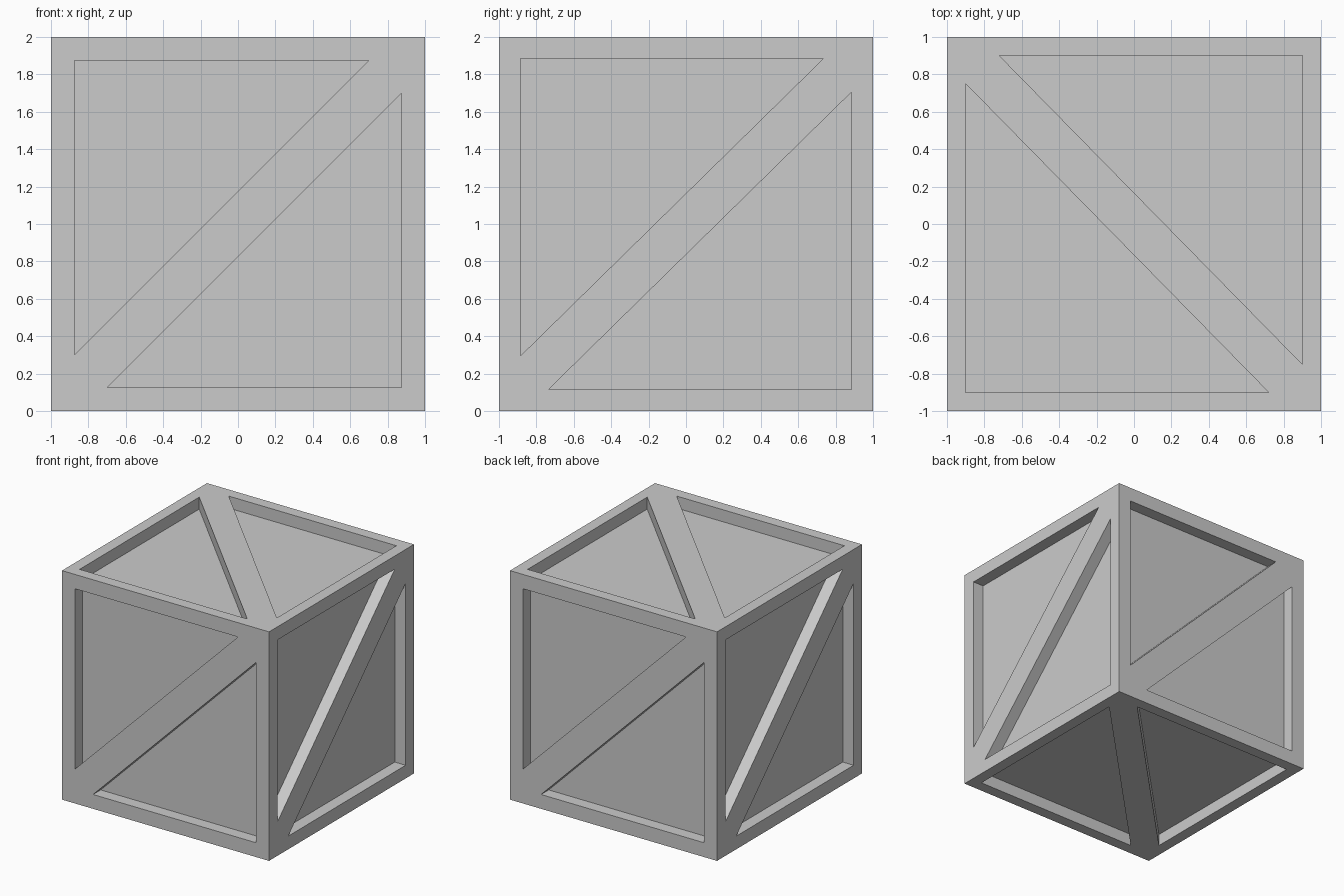
import bpy, bmesh
from math import pi
from mathutils import Matrix, Vector

if "Cube" in bpy.data.objects:
    bpy.data.objects.remove(bpy.data.objects["Cube"])

DEPTH = 0.105


def basis(u, v):
    """Rotation taking a flat panel in XY to the face spanned by u, v."""
    u, v = Vector(u), Vector(v)
    return Matrix((u, v, u.cross(v))).transposed().to_4x4()


def make_object(name, bm):
    mesh = bpy.data.meshes.new(name)
    bmesh.ops.recalc_face_normals(bm, faces=bm.faces)
    bm.to_mesh(mesh)
    bm.free()
    obj = bpy.data.objects.new(name, mesh)
    bpy.context.collection.objects.link(obj)
    return obj


def add_prism(bm, tri, matrix):
    """Triangular recess volume running from the panel floor past the face."""
    low, high = ([bm.verts.new(matrix @ Vector((x, y, z))) for x, y in tri]
                 for z in (1 - DEPTH, 1.2))
    bm.faces.new(low)
    bm.faces.new(high)
    for i in range(3):
        j = (i + 1) % 3
        bm.faces.new((low[i], low[j], high[j], high[i]))


# Solid crate block
bm = bmesh.new()
bmesh.ops.create_cube(bm, size=2)
crate = make_object("crate", bm)

# Recess triangle, face orientation, and turn giving the opposite face
turn_z, turn_x = Matrix.Rotation(pi, 4, 'Z'), Matrix.Rotation(pi, 4, 'X')
sides = [
    ([(-.875, .875), (.70, .875), (-.875, -.70)], basis((1, 0, 0), (0, 0, 1)), turn_z),
    ([(-.885, .885), (.735, .885), (-.885, -.705)], basis((0, 1, 0), (0, 0, 1)), turn_z),
    ([(.90, .90), (-.72, .90), (.90, -.75)], basis((1, 0, 0), (0, 1, 0)), turn_x),
]

# Two recesses on either side of each diagonal brace
bm = bmesh.new()
for tri, face, turn in sides:
    for opposite in (Matrix.Identity(4), turn):
        for half in (Matrix.Identity(4), turn_z):
            add_prism(bm, tri, opposite @ face @ half)
cutter = make_object("recess_cutter", bm)
cutter.hide_render = True

# Carve the panels, then stand the crate on the ground
mod = crate.modifiers.new("recesses", 'BOOLEAN')
mod.operation = 'DIFFERENCE'
mod.solver = 'EXACT'
mod.object = cutter
bpy.context.view_layer.objects.active = crate
bpy.ops.object.modifier_apply(modifier=mod.name)
bpy.data.objects.remove(cutter)
crate.data.transform(Matrix.Translation((0, 0, 1)))
